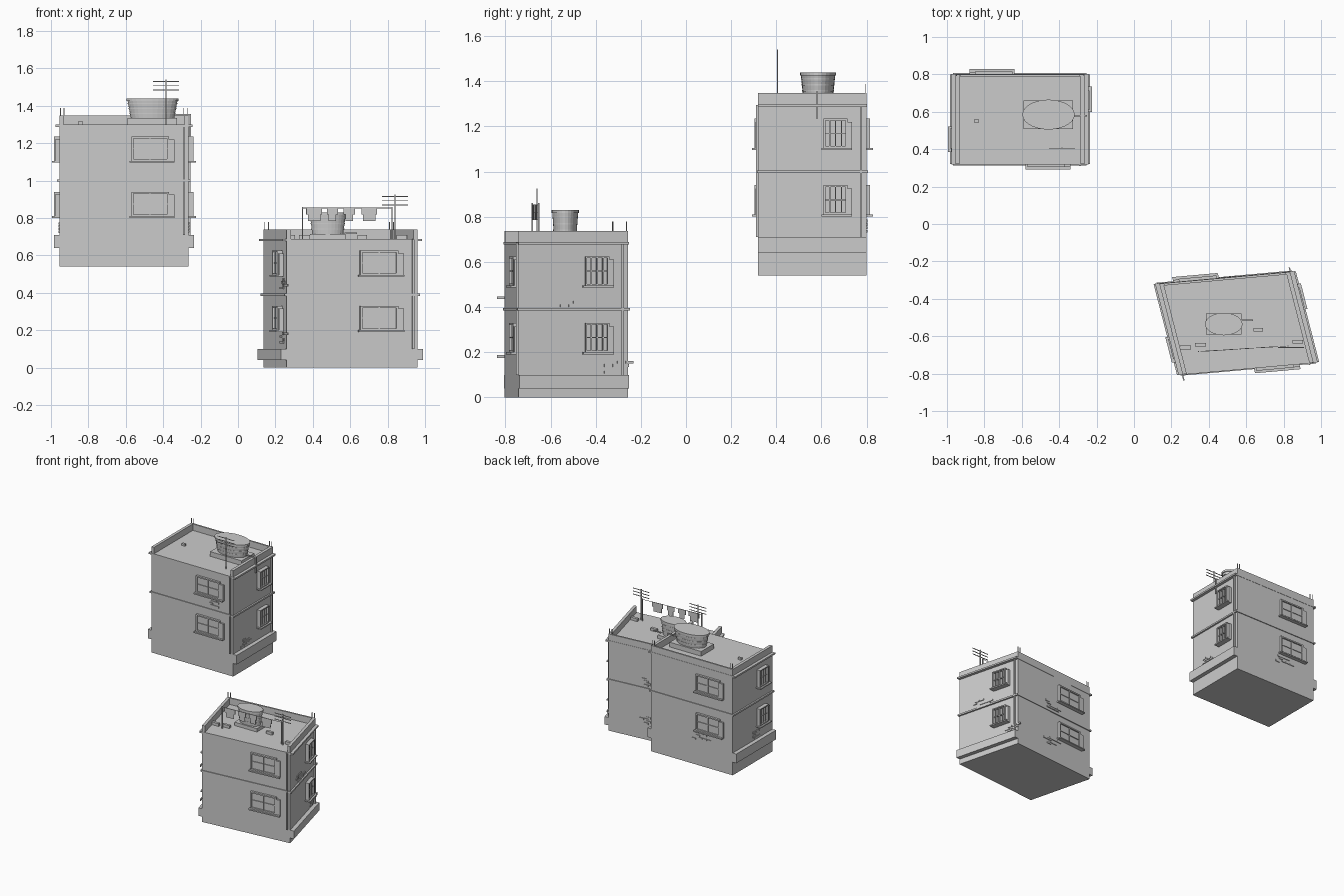
import bpy, bmesh, math, random
from mathutils import Matrix, Vector

old = bpy.data.objects.get("Cube")
if old:
    bpy.data.objects.remove(old, do_unlink=True)

grey = bpy.data.materials.new("plain grey")
grey.use_nodes = True
COLOUR = (0.6, 0.6, 0.6, 1)
grey.diffuse_color = COLOUR
grey.node_tree.nodes["Principled BSDF"].inputs["Base Color"].default_value = COLOUR

random.seed(4)
HW, HD = 0.345, 0.24          # half width and half depth of a house
MID, ROOF, TOP = 0.29, 0.585, 0.638


def finish(name, bm, matrix):
    bm.transform(matrix)
    mesh = bpy.data.meshes.new(name)
    bm.to_mesh(mesh)
    bm.free()
    mesh.materials.append(grey)
    obj = bpy.data.objects.new(name, mesh)
    bpy.context.collection.objects.link(obj)
    return obj


def boxes(name, items, matrix=Matrix()):
    """Each item is (x0, x1, y0, y1, z0, z1)."""
    bm = bmesh.new()
    for x0, x1, y0, y1, z0, z1 in items:
        place = Matrix.Translation(((x0 + x1) / 2, (y0 + y1) / 2, (z0 + z1) / 2))
        size = Matrix.Diagonal((x1 - x0, y1 - y0, z1 - z0, 1))
        bmesh.ops.create_cube(bm, size=1, matrix=place @ size)
    return finish(name, bm, matrix)


def face_frame(side):
    """Frame on one wall: x along the wall, -y outward, 0 at the wall surface."""
    depth = HW if side % 2 else HD
    return Matrix.Rotation(side * math.pi / 2, 4, "Z") @ Matrix.Translation((0, -depth, 0))


def window(name, matrix, side, z0, z1):
    wide = side % 2 == 0
    a0, a1, leaf = (0.04, 0.24, 0.27) if wide else (0.05, 0.155, 0.175)
    out, bar = (0.016, 0.01) if wide else (0.028, 0.008)
    parts = [(a0, a1, -0.006, 0.01, z0, z1),                       # glass
             (a0, a0 + bar, -out, 0.01, z0, z1),                   # frame
             (a1 - bar, a1, -out, 0.01, z0, z1),
             (a0, a1, -out, 0.01, z1 - bar, z1),
             (a0, a1, -out, 0.01, z0, z0 + bar),
             (a0 - 0.01, leaf, -out - 0.012, 0.01, z0 - 0.009, z0),  # sill
             (a1, leaf, -out * 0.8, 0.01, z0, z1 - 0.015)]         # side panel
    count = 2 if wide else 4
    for i in range(1, count):
        a = a0 + (a1 - a0) * i / count
        parts.append((a - 0.003, a + 0.003, -out * 0.8, 0, z0, z1))
    zm = (z0 + z1) / 2
    parts.append((a0, a1, -out * 0.7, 0, zm - 0.002, zm + 0.002))
    boxes(name, parts, matrix @ face_frame(side))


def bricks(name, matrix, side, a, z, rows=4):
    """Ragged patch of exposed bricks on a wall."""
    parts = []
    for r in range(rows):
        start = a + (0.02 if r % 2 else 0) + random.choice((0, 0.035))
        for c in range(random.randint(1, 3)):
            x, zz = start + c * 0.037, z + r * 0.015
            parts.append((x, x + 0.034, -0.005, 0.002, zz, zz + 0.012))
    boxes(name, parts, matrix @ face_frame(side))


def house(name, matrix, base, step, patches):
    boxes(name + "_walls", [(-HW, HW, -HD, HD, -base, ROOF)], matrix)
    boxes(name + "_plinth_bands",
          [(s * HW - 0.03, s * HW + 0.03, -HD, HD, -step, 0) for s in (-1, 1)], matrix)
    # ledges at each floor
    boxes(name + "_ledges",
          [(-HW - 0.012, HW + 0.012, -HD - 0.006, HD + 0.006, MID - 0.006, MID + 0.006),
           (-HW - 0.022, HW + 0.022, -HD - 0.002, HD + 0.002, ROOF - 0.008, ROOF + 0.004)], matrix)
    # roof parapet, open at the front
    boxes(name + "_parapet",
          [(-HW, -HW + 0.022, -HD, HD, ROOF, TOP), (HW - 0.022, HW, -HD, HD, ROOF, TOP),
           (-HW, HW, HD - 0.012, HD, ROOF, TOP)], matrix)
    boxes(name + "_corner_rods",
          [(x - 0.002, x + 0.002, HD - 0.008, HD - 0.004, ROOF, TOP + 0.04)
           for s in (-1, 1) for x in (s * (HW - 0.006), s * (HW - 0.025))], matrix)
    # drain pipes
    boxes(name + "_front_pipe", [(0.316, 0.326, -0.01, 0.002, 0, ROOF)], matrix @ face_frame(0))
    boxes(name + "_side_pipe", [(0.21, 0.22, -0.012, 0.002, 0, ROOF)], matrix @ face_frame(1))
    for side, word in enumerate(("front", "left", "back", "right")):
        for floor, z in (("lower", 0.1), ("upper", 0.395)):
            window(f"{name}_{floor}_{word}_window", matrix, side, z, z + 0.13)
    for i, (side, a, z) in enumerate(patches):
        bricks(f"{name}_bricks_{i + 1}", matrix, side, a, z)


def tank(name, centre, rx, ry, z0, z1, slab_z):
    """Tapered water tank with hoops, on a slab."""
    x, y = centre
    bm = bmesh.new()

    def ring(za, zb, ra, rb):
        bmesh.ops.create_cone(bm, cap_ends=True, segments=28, radius1=ra, radius2=rb,
                              depth=zb - za, matrix=Matrix.Translation((0, 0, (za + zb) / 2)))
    ring(z0, z1 - 0.008, 0.83, 0.96)
    ring(z1 - 0.014, z1, 1, 1)
    for t in (0.2, 0.45, 0.7):
        z = z0 + (z1 - z0) * t
        ring(z, z + 0.006, 0.86 + 0.13 * t, 0.86 + 0.13 * t)
    finish(name, bm, Matrix.Translation((x, y, 0)) @ Matrix.Diagonal((rx, ry, 1, 1)))
    boxes(name + "_slab", [(x - rx * 0.96, x + rx * 0.94, y - ry * 0.95, y + ry * 0.95, slab_z, z0)])


def antenna(name, x, y, z0, z1):
    rod = 0.003
    parts = [(x - rod, x + rod, y - rod, y + rod, z0, z1)]
    for drop in (0.01, 0.033, 0.056):
        z = z1 - drop
        parts.append((x - 0.07, x + 0.07, y - 0.002, y + 0.002, z - 0.002, z + 0.002))
    boxes(name, parts)


# two houses, the lower one skewed
upper = Matrix.Translation((-0.61, 0.56, 0.71))
lower = Matrix(((1.014, -0.26, 0, 0.5475), (0.091, 1.01, 0, -0.53), (0, 0, 1, 0.1), (0, 0, 0, 1)))
house("upper_house", upper, 0.17, 0.07,
      [(1, -0.15, 0.012), (2, 0.0, 0.02), (3, -0.02, 0.01), (0, 0.12, 0.32)])
house("lower_house", lower, 0.10, 0.06,
      [(1, -0.13, 0.3), (1, 0.1, 0.005), (3, 0.11, 0.32), (3, 0.11, 0.03),
       (2, -0.1, 0.31), (2, -0.1, 0.02)])

# water tanks and their pipes
tank("upper_tank", (-0.457, 0.585), 0.14, 0.08, 1.335, 1.44, 1.295)
tank("lower_tank", (0.48, -0.535), 0.1, 0.06, 0.715, 0.83, 0.685)
boxes("upper_tank_pipe", [(-0.34, -0.25, 0.576, 0.584, 1.348, 1.356),
                          (-0.258, -0.25, 0.576, 0.584, 1.235, 1.356)])
boxes("lower_tank_pipe", [(0.57, 0.635, -0.519, -0.511, 0.715, 0.723)])

# antennas
antenna("upper_antenna", -0.385, 0.405, 1.295, 1.54)
antenna("lower_antenna", 0.84, -0.66, 0.685, 0.925)

# washing line, running slightly askew across the roof
line = Matrix.Translation((0.345, -0.682, 0)) @ Matrix.Rotation(math.radians(3.6), 4, "Z")
boxes("washing_line", [(-0.003, 0.003, -0.003, 0.003, 0.685, 0.86),
                       (0.477, 0.483, -0.003, 0.003, 0.685, 0.86),
                       (0, 0.48, -0.001, 0.001, 0.852, 0.855)], line)
clothes = []
for start, width in ((0.02, 0.085), (0.13, 0.06), (0.22, 0.06), (0.315, 0.085)):
    clothes += [(start, start + width, -0.002, 0.002, 0.82, 0.855),
                (start + 0.01, start + width - 0.01, -0.002, 0.002, 0.785, 0.82)]
boxes("hanging_clothes", clothes, line)

# loose blocks on the roofs
boxes("upper_roof_block", [(-0.855, -0.828, 0.542, 0.558, 1.295, 1.315)])
boxes("lower_roof_blocks", [(x - w, x + w, y - 0.01, y + 0.01, 0.685, 0.71)
                            for x, y, w in ((0.275, -0.66, 0.03), (0.355, -0.645, 0.03),
                                            (0.665, -0.565, 0.025), (0.875, -0.63, 0.028))])
